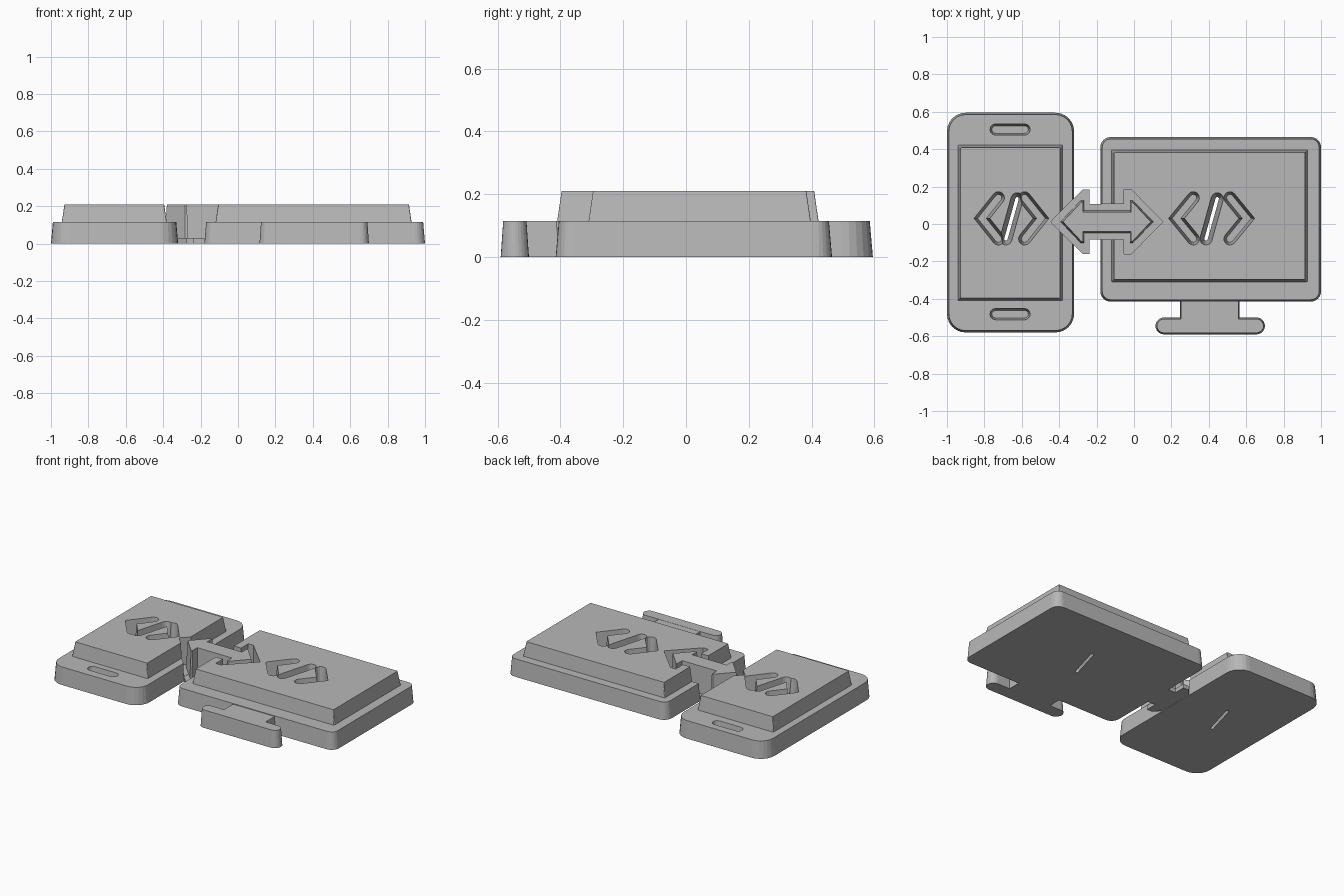
import bpy, bmesh, math
from mathutils import Vector

cube = bpy.data.objects.get("Cube")
if cube:
    bpy.data.objects.remove(cube, do_unlink=True)

grey = bpy.data.materials.new("plain grey")
grey.use_nodes = True
GREY = (0.48, 0.48, 0.48, 1)
grey.diffuse_color = GREY
grey.node_tree.nodes["Principled BSDF"].inputs["Base Color"].default_value = GREY

FLOOR, BASE, TOP = 0.03, 0.115, 0.21


def prism(name, lower, upper, z0, z1):
    """Solid between two outlines with the same number of points."""
    bm = bmesh.new()
    a = [bm.verts.new((x, y, z0)) for x, y in lower]
    b = [bm.verts.new((x, y, z1)) for x, y in upper]
    n = len(a)
    bm.faces.new(a)
    bm.faces.new(b)
    for i in range(n):
        j = (i + 1) % n
        bm.faces.new((a[i], a[j], b[j], b[i]))
    bmesh.ops.recalc_face_normals(bm, faces=bm.faces)
    mesh = bpy.data.meshes.new(name)
    bm.to_mesh(mesh)
    bm.free()
    mesh.materials.append(grey)
    ob = bpy.data.objects.new(name, mesh)
    bpy.context.collection.objects.link(ob)
    return ob


def combine(ob, other, operation):
    """Apply a boolean and remove the helper solid."""
    mod = ob.modifiers.new("shape", "BOOLEAN")
    mod.object, mod.operation, mod.solver = other, operation, "EXACT"
    bpy.context.view_layer.objects.active = ob
    bpy.ops.object.modifier_apply(modifier=mod.name)
    bpy.data.objects.remove(other, do_unlink=True)


def rounded(x0, x1, y0, y1, r, inset=0.0, steps=6):
    x0, x1, y0, y1 = x0 + inset, x1 - inset, y0 + inset, y1 - inset
    r = max(r - inset, 0.004)
    pts = []
    corners = ((x1 - r, y1 - r), (x0 + r, y1 - r), (x0 + r, y0 + r), (x1 - r, y0 + r))
    for k, (cx, cy) in enumerate(corners):
        for i in range(steps + 1):
            t = (k + i / steps) * math.pi / 2
            pts.append((cx + r * math.cos(t), cy + r * math.sin(t)))
    return pts


def slab(name, box, r, z0, z1, taper):
    return prism(name, rounded(*box, r), rounded(*box, r, taper), z0, z1)


def stroke(path, width, steps=6):
    """Outline of a round-ended, mitred line."""
    pts = [Vector(p) for p in path]
    h = width / 2

    def one_side(p):
        dirs = [(q - s).normalized() for s, q in zip(p, p[1:])]
        out = []
        for i, point in enumerate(p):
            if 0 < i < len(p) - 1:
                n1 = Vector((-dirs[i - 1].y, dirs[i - 1].x))
                n2 = Vector((-dirs[i].y, dirs[i].x))
                mitre = (n1 + n2).normalized()
                out.append(point + mitre * h / mitre.dot(n1))
        d = dirs[-1]
        n = Vector((-d.y, d.x))
        for i in range(steps + 1):
            t = math.pi * i / steps
            out.append(p[-1] + (n * math.cos(t) + d * math.sin(t)) * h)
        return out

    return [tuple(v) for v in one_side(pts) + one_side(pts[::-1])]


def groove(ob, path, wide, narrow, z0, z1):
    cutter = prism("groove_cutter", stroke(path, narrow), stroke(path, wide), z0, z1)
    combine(ob, cutter, "DIFFERENCE")


def code_symbol(ob, cx, near, far):
    """Two angle brackets with a slash cut right through."""
    for s in (-1, 1):
        groove(ob, [(cx + s * near, 0.14), (cx + s * far, 0.03), (cx + s * near, -0.08)],
               0.066, 0.036, FLOOR, TOP + 0.005)
    groove(ob, [(cx + 0.03, 0.135), (cx - 0.03, -0.08)], 0.066, 0.016, -0.01, TOP + 0.005)


def arrow_outline(tip, wing_x, wing_y, back, shaft):
    """Double-headed arrow mirrored in both directions."""
    cx, cy = -0.145, 0.012
    quarter = [(back, shaft), (back, wing_y), (wing_x, wing_y)]
    right = quarter + [(tip, 0)] + [(x, -y) for x, y in quarter[::-1]]
    left = [(-x, -y) for x, y in right]
    return [(cx + x, cy + y) for x, y in right + left]


# Phone: rounded body, raised screen, two slots
phone = slab("phone", (-1, -0.32, -0.58, 0.595), 0.1, 0, BASE, 0.01)
combine(phone, slab("phone_screen", (-0.95, -0.373, -0.418, 0.43), 0.006, 0.06, TOP, 0.022), "UNION")
for y in (0.505, -0.482):
    groove(phone, [(-0.74, y), (-0.585, y)], 0.062, 0.04, FLOOR, BASE + 0.005)
code_symbol(phone, -0.655, 0.07, 0.158)

# Monitor: rounded body, raised screen, neck and foot
monitor = slab("monitor", (-0.18, 1, -0.415, 0.465), 0.055, 0, BASE, 0.01)
combine(monitor, slab("monitor_screen", (-0.128, 0.936, -0.318, 0.405), 0.006, 0.06, TOP, 0.022), "UNION")
code_symbol(monitor, 0.415, 0.098, 0.188)
stand = slab("monitor_stand", (0.115, 0.7, -0.59, -0.5), 0.045, 0, BASE, 0.008)
combine(stand, slab("neck", (0.245, 0.565, -0.54, -0.405), 0.004, 0, BASE - 0.001, 0.006), "UNION")

# Arrow: moat through both devices, thin tray, raised arrow
outer = arrow_outline(0.3, 0.13, 0.172, 0.092, 0.096)
for device in (phone, monitor):
    combine(device, prism("moat_cutter", outer, outer, FLOOR, TOP + 0.1), "DIFFERENCE")
prism("arrow_tray", outer, outer, 0.001, FLOOR - 0.001)
prism("arrow", arrow_outline(0.25, 0.14, 0.115, 0.122, 0.06),
      arrow_outline(0.235, 0.137, 0.105, 0.128, 0.052), 0.002, TOP)
